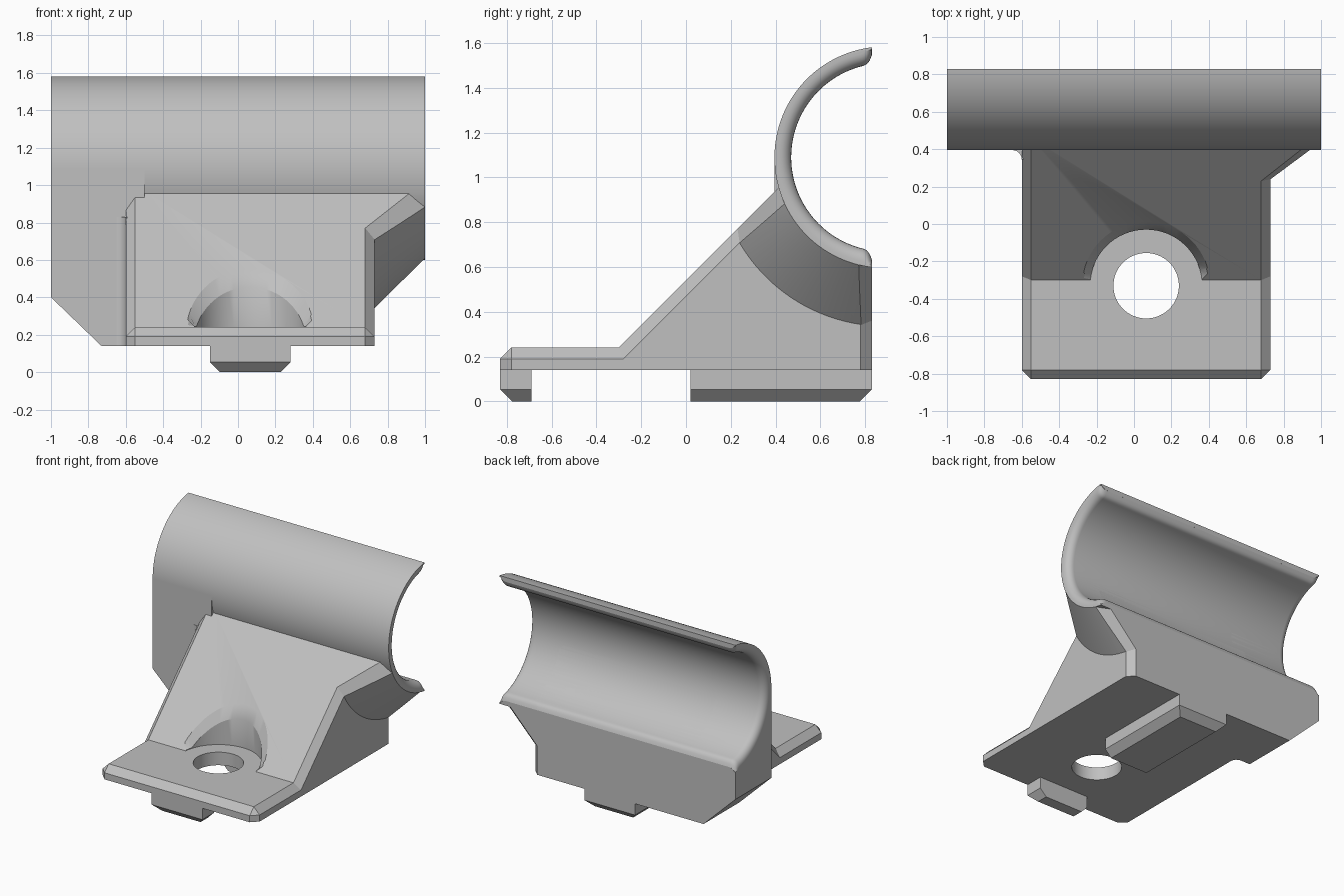
import bpy, bmesh, math
from mathutils import Vector

if "Cube" in bpy.data.objects:
    bpy.data.objects.remove(bpy.data.objects["Cube"])

grey = bpy.data.materials.new("light_grey")
grey.diffuse_color = (0.53, 0.53, 0.53, 1)
grey.use_nodes = True
grey.node_tree.nodes["Principled BSDF"].inputs["Base Color"].default_value = grey.diffuse_color

AXIS_Y, AXIS_Z, R_OUT, R_IN = 0.89, 1.09, 0.495, 0.42   # tube section
HOLE_X, HOLE_Y = 0.065, -0.33


def make(name, bm):
    bmesh.ops.recalc_face_normals(bm, faces=bm.faces[:])
    me = bpy.data.meshes.new(name)
    bm.to_mesh(me)
    bm.free()
    ob = bpy.data.objects.new(name, me)
    me.materials.append(grey)
    bpy.context.collection.objects.link(ob)
    return ob


def loft(rings):
    """Closed solid through a list of equal-length point rings."""
    bm = bmesh.new()
    vs = [[bm.verts.new(p) for p in ring] for ring in rings]
    n = len(vs[0])
    for a, b in zip(vs, vs[1:]):
        for i in range(n):
            j = (i + 1) % n
            bm.faces.new((a[i], a[j], b[j], b[i]))
    bm.faces.new(vs[0])
    bm.faces.new(vs[-1])
    bmesh.ops.recalc_face_normals(bm, faces=bm.faces[:])
    return bm


def along_x(pts, lo, hi):
    return loft([[(x, y, z) for y, z in pts] for x in (lo, hi)])


def along_z(pts, lo, hi):
    return loft([[(x, y, z) for x, y in pts] for z in (lo, hi)])


def circle(cx, cy, r, n):
    return [(cx + r * math.cos(2 * math.pi * i / n),
             cy + r * math.sin(2 * math.pi * i / n)) for i in range(n)]


def chamfer(bm, test, width):
    edges = [e for e in bm.edges if test(e.verts[0].co, e.verts[1].co)]
    bmesh.ops.bevel(bm, geom=edges, offset=width, offset_type='OFFSET',
                    segments=1, profile=0.5, affect='EDGES', clamp_overlap=False)


def trim(bm, point, normal):
    """Remove everything in front of a plane and cap the opening."""
    bmesh.ops.bisect_plane(bm, geom=bm.verts[:] + bm.edges[:] + bm.faces[:], dist=1e-5,
                           plane_co=point, plane_no=Vector(normal).normalized(), clear_outer=True)
    bmesh.ops.holes_fill(bm, edges=[e for e in bm.edges if e.is_boundary], sides=0)


def near(a, b):
    return abs(a - b) < 1e-4


def cut(ob, *cutters):
    bpy.context.view_layer.objects.active = ob
    for c in cutters:
        m = ob.modifiers.new("cut", 'BOOLEAN')
        m.operation, m.solver, m.object = 'DIFFERENCE', 'EXACT', c
        bpy.ops.object.modifier_apply(modifier=m.name)


# Bore cutter: flared at both ends and along the two lips
def bore_ring(x, d):
    pts = []
    for i in range(121):
        t = math.radians(90 + 1.5 * i)
        u = min(max((AXIS_Y + R_IN * math.cos(t) - 0.79) / 0.04, 0), 1)
        r = R_IN + min(d + 0.04 * (1 - math.sqrt(1 - u * u)), 0.065)
        pts.append((x, AXIS_Y + r * math.cos(t), AXIS_Z + r * math.sin(t)))
    return [(x, 1.1, pts[0][2])] + pts + [(x, 1.1, pts[-1][2])]


F = 0.055
half = [(1 - F + F * math.sin(math.radians(15 * k)), F * (1 - math.cos(math.radians(15 * k))))
        for k in range(7)] + [(1.05, F)]
bore = make("bore_cutter", loft([bore_ring(-x, d) for x, d in reversed(half)] +
                                [bore_ring(x, d) for x, d in half]))

# Screw hole and screw-head clearance cutters
hole = make("hole_cutter", along_z(circle(HOLE_X, HOLE_Y, 0.175, 64), -0.1, 0.5))
inner, outer = circle(HOLE_X, HOLE_Y, 0.30, 64), circle(HOLE_X, HOLE_Y, 0.35, 64)
clearance = make("clearance_cutter", loft([
    [(x, y, 0.24) for x, y in inner],
    [(x, y, max(0.245, y + 0.485)) for x, y in inner],
    [(x, y, max(0.25, y + 0.55)) for x, y in outer],
    [(x, y, 1.2) for x, y in outer]]))

# Base plate with sloping wedge
bm = along_x([(-0.83, 0.14), (-0.83, 0.24), (-0.3, 0.24), (0.46, 1.0), (0.83, 1.0), (0.83, 0.14)],
             -0.6, 0.73)


def base_edge(a, b):
    side_top = near(a.x, b.x) and min(a.z, b.z) > 0.2 and max(a.y, b.y) < 0.5
    front_top = near(a.y, -0.83) and near(b.y, -0.83) and min(a.z, b.z) > 0.2
    front_post = near(a.y, -0.83) and near(b.y, -0.83) and near(a.x, b.x)
    back_post = near(a.y, 0.83) and near(b.y, 0.83) and near(a.x, 0.73) and near(b.x, 0.73)
    return side_top or front_top or front_post or back_post


chamfer(bm, base_edge, 0.05)
base = make("base_wedge", bm)
cut(base, bore, hole, clearance)

# Open half tube
bm = along_x(circle(AXIS_Y, AXIS_Z, R_OUT, 128), -1, 1)
trim(bm, (0, 0.83, 0), (0, 1, 0))
tube = make("half_tube", bm)
cut(tube, bore)

# Left support wall with its lower corner cut off
wall = [(-1, 0.40), (-0.73, 0.14), (-0.5, 0.14), (-0.5, AXIS_Z), (-1, AXIS_Z)]
wall = make("left_wall", loft([[(x, y, z) for x, z in wall] for y in (0.395, 0.83)]))
cut(wall, bore)

# Conical gusset on the right, trimmed to the slope and back
bm = loft([[(x, y, z) for y, z in circle(AXIS_Y, AXIS_Z, r, 128)]
           for x, r in ((0.5, 0.976), (1.0, 0.495))])
trim(bm, (0, 0.83, 0), (0, 1, 0))
trim(bm, (0, 0, 0.14), (0, 0, -1))
trim(bm, (0, 0, 0.54), (0, -1, 1))
trim(bm, (0.68, 0.23, 0.77), (1.155, -2.085, 0.615))
trim(bm, (0.73, 0.78, 0.34), (0.72, 1, -0.69))
gusset = make("cone_gusset", bm)
cut(gusset, bore)

# Small inside fillet between wall and wedge
arc = [(-0.65 + 0.05 * math.sin(math.radians(15 * k)), 0.345 + 0.05 * math.cos(math.radians(15 * k)))
       for k in range(7)]
fillet = make("corner_fillet", along_z(arc + [(-0.57, 0.345), (-0.57, 0.42), (-0.65, 0.42)], 0.14, 0.83))


# Locating keys under the plate, chamfered except on the facing ends
def key(name, y0, y1, plain_y):
    bm = along_z([(-0.15, y0), (0.28, y0), (0.28, y1), (-0.15, y1)], 0, 0.15)
    chamfer(bm, lambda a, b: near(a.z, 0) and near(b.z, 0)
            and not (near(a.y, plain_y) and near(b.y, plain_y)), 0.053)
    return make(name, bm)


front_key = key("front_key", -0.83, -0.69, -0.69)
rear_key = key("rear_key", 0.02, 0.83, 0.02)

for c in (bore, hole, clearance):
    bpy.data.objects.remove(c)

# Smooth curved faces, keep hard edges
for ob in (base, tube, wall, gusset, fillet, front_key, rear_key):
    bpy.ops.object.select_all(action='DESELECT')
    ob.select_set(True)
    bpy.context.view_layer.objects.active = ob
    bpy.ops.object.shade_smooth_by_angle(angle=math.radians(25))
